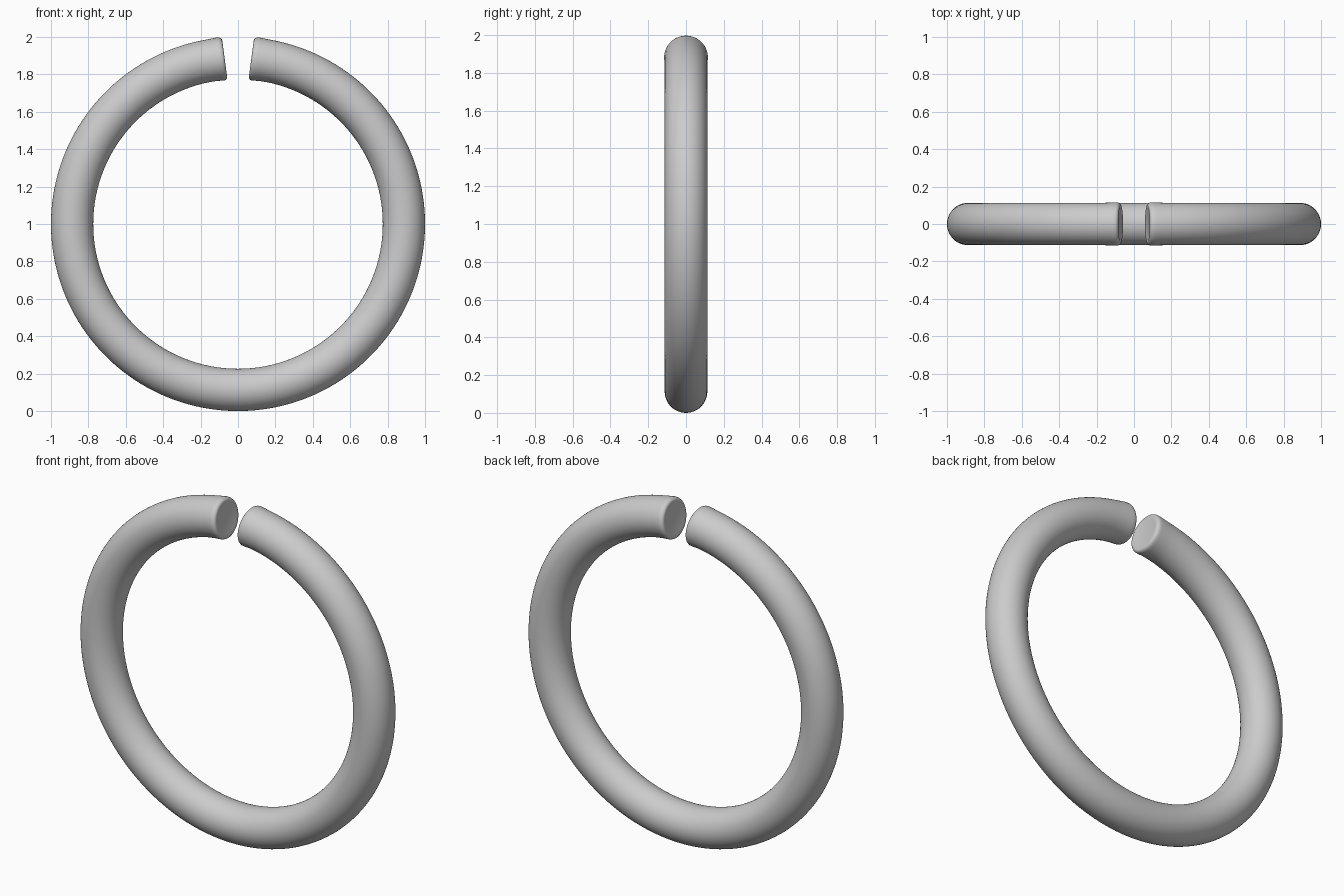
import bpy, bmesh
from math import sin, cos, pi, radians
from mathutils import Vector

if "Cube" in bpy.data.objects:
    bpy.data.objects.remove(bpy.data.objects["Cube"])

R, TUBE, SIDES, STEPS = 0.887, 0.113, 48, 160
GAP = radians(4.6)      # half angle of the opening at the top
TILT = radians(3.0)     # extra lean of the end faces

bm = bmesh.new()


def add_ring(angle, radius, lean=0.0):
    """Circular section of the bar; angle is measured clockwise from the top."""
    centre = Vector((R * sin(angle), 0, 1 + R * cos(angle)))
    out = Vector((sin(angle + lean), 0, cos(angle + lean)))
    return [bm.verts.new(centre + out * radius * cos(t) + Vector((0, radius * sin(t), 0)))
            for t in (2 * pi * i / SIDES for i in range(SIDES))]


# rounded, slightly flared lip: (distance from the end face, section radius)
lip = [(0.003, 0.085), (0.0, 0.098), (0.002, 0.106), (0.007, 0.112),
       (0.015, 0.1155), (0.03, 0.116), (0.06, 0.114)]
start = [(GAP + d / R, r, TILT * max(0, 1 - d / 0.1)) for d, r in lip]
end = [(2 * pi - a, r, -l) for a, r, l in reversed(start)]
a0, a1 = GAP + 0.12 / R, 2 * pi - GAP - 0.12 / R
body = [(a0 + (a1 - a0) * i / STEPS, TUBE, 0) for i in range(STEPS + 1)]

# open ring bar with flat end caps
rings = [add_ring(*s) for s in start + body + end]
for p, q in zip(rings, rings[1:]):
    for i in range(SIDES):
        j = (i + 1) % SIDES
        bm.faces.new((p[i], p[j], q[j], q[i]))
bm.faces.new(rings[0])
bm.faces.new(rings[-1])
bmesh.ops.recalc_face_normals(bm, faces=bm.faces)

mesh = bpy.data.meshes.new("open_ring")
bm.to_mesh(mesh)
bm.free()
ring = bpy.data.objects.new("open_ring", mesh)
bpy.context.collection.objects.link(ring)
bpy.context.view_layer.objects.active = ring
ring.select_set(True)
bpy.ops.object.shade_smooth_by_angle(angle=radians(50))
